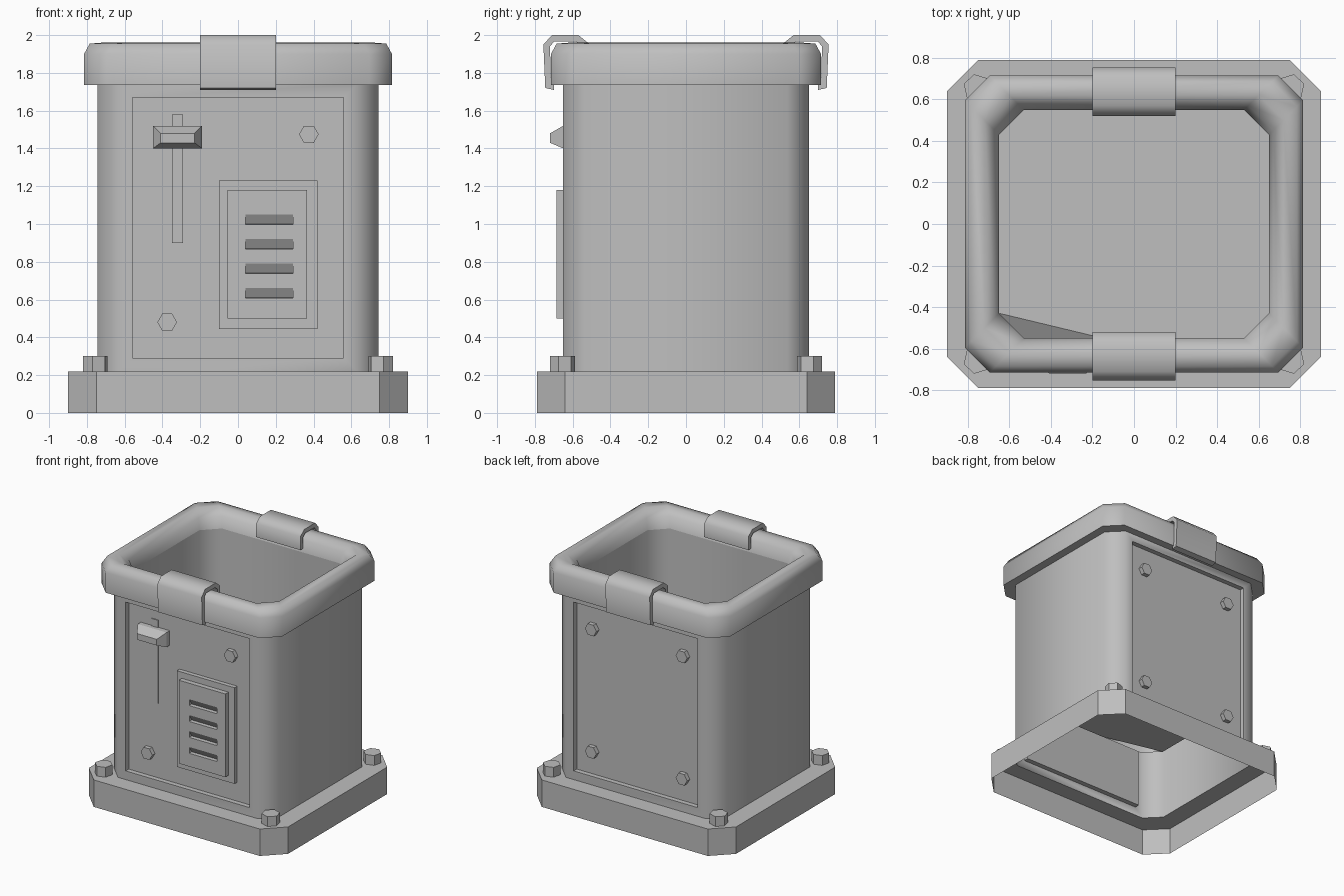
import bpy, bmesh, math

if "Cube" in bpy.data.objects:
    bpy.data.objects.remove(bpy.data.objects["Cube"])

GREY = (0.52, 0.52, 0.52, 1.0)
metal = bpy.data.materials.new("grey metal")
metal.use_nodes = True
metal.diffuse_color = GREY
metal.node_tree.nodes["Principled BSDF"].inputs["Base Color"].default_value = GREY


def finish(name, bm, smooth=None):
    bmesh.ops.recalc_face_normals(bm, faces=bm.faces)
    mesh = bpy.data.meshes.new(name)
    bm.to_mesh(mesh)
    bm.free()
    mesh.materials.append(metal)
    ob = bpy.data.objects.new(name, mesh)
    bpy.context.collection.objects.link(ob)
    if smooth:
        bpy.ops.object.select_all(action='DESELECT')
        ob.select_set(True)
        bpy.context.view_layer.objects.active = ob
        bpy.ops.object.shade_smooth_by_angle(angle=math.radians(smooth))
    return ob


def loft(rings, caps=True):
    """Skin a row of rings with quads, optionally closing both ends."""
    bm = bmesh.new()
    rows = [[bm.verts.new(p) for p in ring] for ring in rings]
    n = len(rows[0])
    for a, b in zip(rows, rows[1:]):
        for i in range(n):
            j = (i + 1) % n
            bm.faces.new((a[i], a[j], b[j], b[i]))
    if caps:
        bm.faces.new(rows[0])
        bm.faces.new(rows[-1])
    return bm


def octagon(hx, hy, cut, z):
    """Rectangle with cut corners."""
    return [(hx, cut - hy, z), (hx, hy - cut, z), (hx - cut, hy, z), (cut - hx, hy, z),
            (-hx, hy - cut, z), (-hx, cut - hy, z), (cut - hx, -hy, z), (hx - cut, -hy, z)]


def prism(name, pts, axis, a, b, smooth=None):
    """Extrude a 2D outline along an axis from a to b."""
    place = {'x': lambda p, t: (t, p[0], p[1]),
             'y': lambda p, t: (p[0], t, p[1]),
             'z': lambda p, t: (p[0], p[1], t)}[axis]
    return finish(name, loft([[place(p, t) for p in pts] for t in (a, b)]), smooth)


def rect(x0, x1, z0, z1):
    return [(x0, z0), (x1, z0), (x1, z1), (x0, z1)]


def hexagon(cx, cy, r, turn=0.0):
    return [(cx + r * math.cos(turn + k * math.pi / 3),
             cy + r * math.sin(turn + k * math.pi / 3)) for k in range(6)]


# Base skirt, open underneath
base = [octagon(0.9, 0.79, 0.15, 0), octagon(0.9, 0.79, 0.15, 0.22),
        octagon(0.745, 0.65, 0.115, 0.22)]
finish("base", loft(base, caps=False))

# Body with a recessed panel in the front and back walls
bm = loft([octagon(0.745, 0.65, 0.115, z) for z in (0.22, 1.74)], caps=False)
bmesh.ops.recalc_face_normals(bm, faces=bm.faces)
walls = [f for f in bm.faces if abs(f.normal.y) > 0.9]
bmesh.ops.inset_individual(bm, faces=walls, thickness=0.1)
panels = bmesh.ops.extrude_discrete_faces(bm, faces=walls)["faces"]
for f in panels:
    bmesh.ops.translate(bm, verts=f.verts, vec=f.normal * -0.04)
finish("body", bm, 50)

# Rolled rim around the opening
rim_profile = [(0.74, 1.735), (0.815, 1.735), (0.815, 1.9), (0.785, 1.955),
               (0.72, 1.96), (0.67, 1.91), (0.65, 1.82)]
finish("rim", loft([octagon(h, h - 0.1, 0.12, z) for h, z in rim_profile], caps=False), 62)

# Inner walls and floor of the bin, with one floor corner pulled up
FLOOR = 0.72
finish("inner_wall", loft([octagon(0.65, 0.55, 0.12, z) for z in (1.82, FLOOR)], caps=False), 50)
bm = bmesh.new()
ring = [bm.verts.new(p) for p in octagon(0.65, 0.55, 0.12, FLOOR)]
joint = bm.verts.new((-0.15, -0.55, FLOOR))
ring[6].co.z = 1.7
bm.faces.new(ring[:6] + [joint, ring[7]])
bm.faces.new((ring[5], ring[6], joint))
finish("bin_floor", bm)

# Curved clamps over the rim, front and back
clamp = [(0.70, 1.71), (0.745, 1.72), (0.755, 1.95), (0.71, 2.0), (0.57, 2.0),
         (0.52, 1.96), (0.52, 1.85), (0.55, 1.85), (0.55, 1.94), (0.58, 1.965),
         (0.70, 1.965), (0.72, 1.94), (0.715, 1.735), (0.70, 1.735)]
for side, s in (("front", -1), ("back", 1)):
    prism(side + "_clamp", [(s * y, z) for y, z in clamp], 'x', -0.2, 0.2, 60)

# Anchor bolts on the base corners
for sx in (-1, 1):
    for sy in (-1, 1):
        prism("anchor_bolt", hexagon(sx * 0.755, sy * 0.655, 0.068, 0.3 * sx * sy),
              'z', 0.22, 0.3)

# Panel bolts
FACE = 0.61
for x, z in ((0.375, 1.475), (-0.375, 0.48)):
    prism("front_panel_bolt", hexagon(x, z, 0.052), 'y', -FACE, -0.645)
for x in (-0.41, 0.41):
    for z in (0.48, 1.48):
        prism("back_panel_bolt", hexagon(x, z, 0.052), 'y', FACE, 0.645)

# Slider track and its tapered knob
prism("slider_track", rect(-0.35, -0.29, 0.9, 1.58), 'y', -FACE, -FACE - 0.008)
wide, narrow = rect(-0.45, -0.19, 1.4, 1.52), rect(-0.41, -0.23, 1.43, 1.48)
finish("slider_knob", loft([[(x, y, z) for x, z in outline] for outline, y in
                            ((wide, -FACE), (wide, -0.65), (narrow, -0.72))]))

# Vent: mounting frame, plate sides and a notched centre with four louvres
prism("vent_frame", rect(-0.1, 0.42, 0.445, 1.23), 'y', -FACE, -0.645)
for x0, x1 in ((-0.055, 0.04), (0.29, 0.365)):
    prism("vent_plate_side", rect(x0, x1, 0.5, 1.18), 'y', -0.645, -0.685)
outline = [(-0.645, 0.5), (-0.645, 1.18), (-0.685, 1.18)]
for k in range(4):
    top = 1.05 - 0.13 * k
    outline += [(-0.685, top), (-0.655, top - 0.05), (-0.685, top - 0.052)]
outline.append((-0.685, 0.5))
prism("vent_louvres", outline, 'x', 0.04, 0.29)
